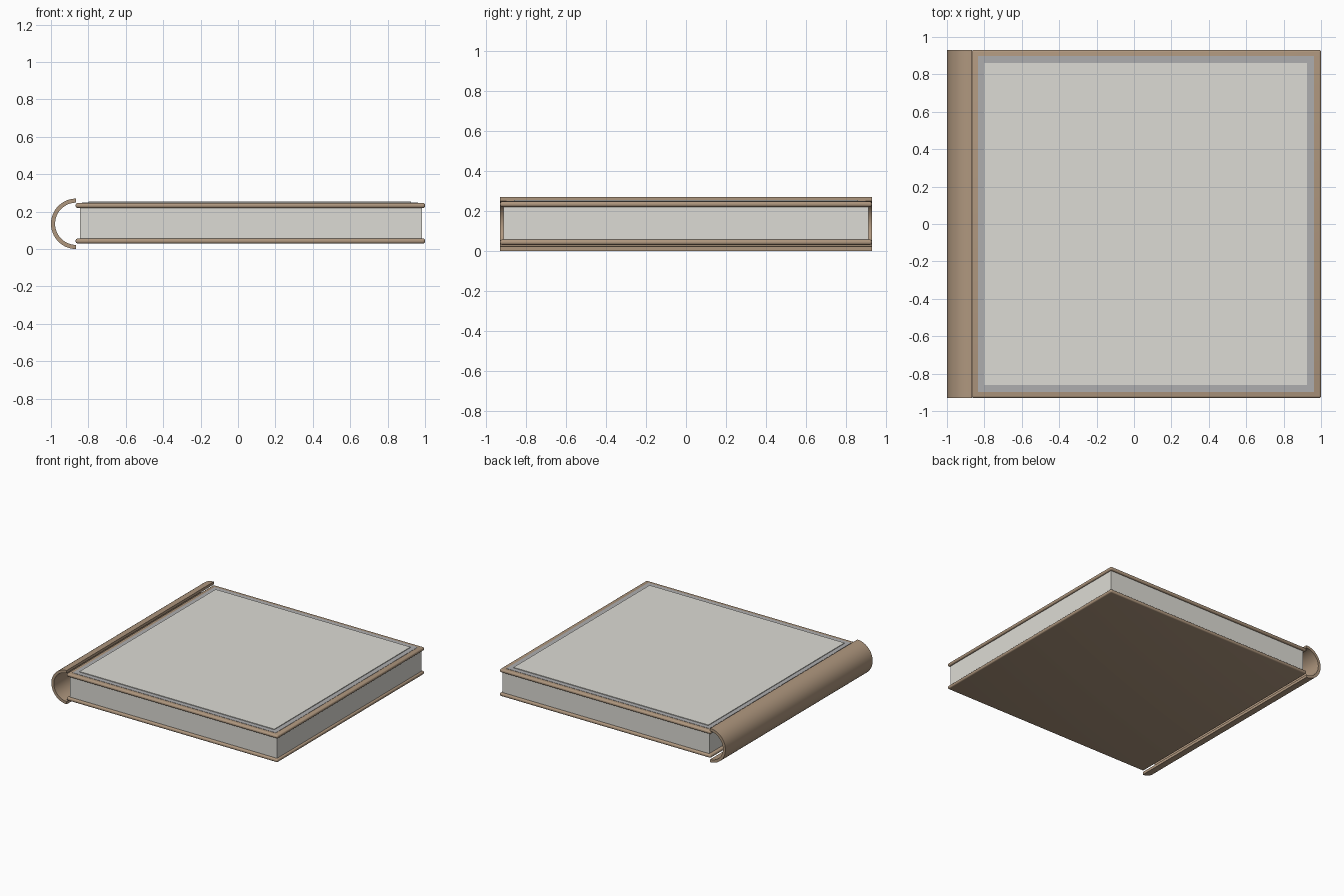
import bpy, bmesh, math

if "Cube" in bpy.data.objects:
    bpy.data.objects.remove(bpy.data.objects["Cube"])


def material(name, rgb):
    m = bpy.data.materials.new(name)
    m.diffuse_color = (*rgb, 1)
    m.use_nodes = True
    m.node_tree.nodes["Principled BSDF"].inputs["Base Color"].default_value = m.diffuse_color
    return m


leather = material("tan_leather", (0.43, 0.31, 0.21))
paper = material("paper", (0.72, 0.71, 0.66))
trim_grey = material("grey_trim", (0.42, 0.42, 0.43))


def finish(name, bm, mat, smooth=False):
    bmesh.ops.recalc_face_normals(bm, faces=bm.faces)
    me = bpy.data.meshes.new(name)
    bm.to_mesh(me)
    bm.free()
    ob = bpy.data.objects.new(name, me)
    bpy.context.collection.objects.link(ob)
    me.materials.append(mat)
    if smooth:
        bpy.ops.object.select_all(action='DESELECT')
        ob.select_set(True)
        bpy.context.view_layer.objects.active = ob
        bpy.ops.object.shade_smooth_by_angle(angle=math.radians(40))
    return ob


def box(name, x0, x1, y, z0, z1, mat, bevel=0):
    bm = bmesh.new()
    bmesh.ops.create_cube(bm, size=1)
    for v in bm.verts:
        v.co = ((x0 + x1) / 2 + v.co.x * (x1 - x0), v.co.y * 2 * y,
                (z0 + z1) / 2 + v.co.z * (z1 - z0))
    if bevel:
        bmesh.ops.bevel(bm, geom=bm.edges[:], offset=bevel, segments=4,
                        profile=0.5, affect='EDGES')
    return finish(name, bm, mat, bool(bevel))


# Covers with rounded edges
box("bottom_cover", -0.868, 1.0, 0.93, 0.03, 0.056, leather, 0.011)
box("top_cover", -0.868, 1.0, 0.93, 0.22, 0.246, leather, 0.011)

# Page block
box("pages", -0.845, 0.985, 0.913, 0.05, 0.226, paper)

# Grey border and raised panel on the front cover
box("cover_border", -0.835, 0.962, 0.897, 0.24, 0.248, trim_grey)
box("cover_panel", -0.80, 0.924, 0.86, 0.244, 0.253, paper)

# Curved spine: half ring profile extruded along y
bm = bmesh.new()
n, cx, cz = 32, -0.865, 0.135
ring = []
for r, order in ((0.135, range(n + 1)), (0.113, range(n, -1, -1))):
    for i in order:
        a = math.pi / 2 + math.pi * i / n
        ring.append(bm.verts.new((cx + r * math.cos(a), -0.93, cz + r * math.sin(a))))
face = bm.faces.new(ring)
ext = bmesh.ops.extrude_face_region(bm, geom=[face], use_keep_orig=True)
bmesh.ops.translate(bm, vec=(0, 1.86, 0),
                    verts=[g for g in ext["geom"] if isinstance(g, bmesh.types.BMVert)])
finish("spine", bm, leather, True)
